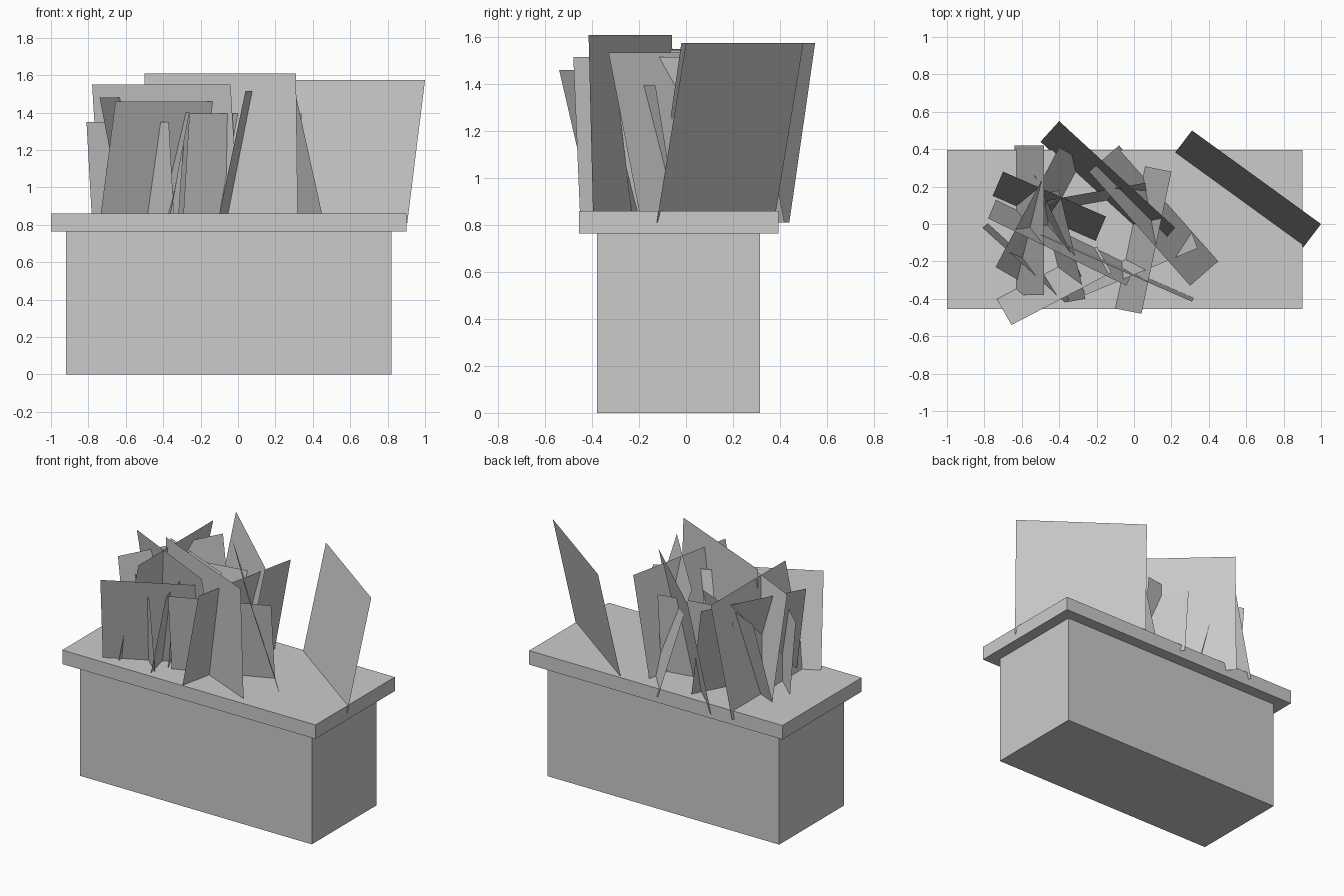
import bpy


def box(name, x0, x1, y0, y1, z0, z1):
    bpy.ops.mesh.primitive_cube_add(
        size=1, location=((x0 + x1) / 2, (y0 + y1) / 2, (z0 + z1) / 2))
    ob = bpy.context.object
    ob.name = name
    ob.scale = (x1 - x0, y1 - y0, z1 - z0)


def card(name, a, b, lean, top):
    """Flat leaf card: top edge a-b at height top, foot shifted by lean."""
    foot = 0.81
    v = [(a[0] + lean[0], a[1] + lean[1], foot),
         (b[0] + lean[0], b[1] + lean[1], foot),
         (b[0], b[1], top), (a[0], a[1], top)]
    me = bpy.data.meshes.new(name)
    me.from_pydata(v, [], [(0, 1, 2, 3)])
    ob = bpy.data.objects.new(name, me)
    bpy.context.collection.objects.link(ob)


# Planter body and overhanging rim slab
box("planter_body", -0.92, 0.82, -0.38, 0.315, 0, 0.77)
box("planter_top", -1.0, 0.90, -0.455, 0.395, 0.765, 0.86)

# Large foliage cards: top edge start, top edge end, foot offset, top height
large = [
    ((0.31, 0.50), (1.00, 0.00), (-0.095, -0.125), 1.575),
    ((-0.40, 0.55), (0.22, -0.02), (-0.10, -0.11), 1.575),
    ((0.30, -0.33), (-0.24, 0.28), (0.16, 0.14), 1.535),
    ((-0.50, -0.06), (0.31, -0.415), (0.01, 0.02), 1.61),
    ((-0.48, 0.42), (-0.48, -0.38), (-0.16, 0.0), 1.545),
    ((-0.78, 0.03), (-0.04, -0.33), (0.045, 0.105), 1.55),
    ((-0.74, -0.23), (-0.40, 0.41), (0.13, -0.075), 1.48),
    ((0.04, -0.48), (0.20, 0.28), (-0.15, 0.03), 1.515),
]
# Small foliage cards
small = [
    ((-0.81, -0.02), (-0.37, -0.42), (0.03, 0.025), 1.35),
    ((-0.655, -0.54), (-0.12, -0.26), (-0.085, 0.15), 1.46),
    ((-0.26, -0.38), (0.34, -0.13), (-0.035, 0.095), 1.395),
    ((-0.70, 0.28), (-0.15, 0.04), (-0.06, -0.14), 1.42),
    ((-0.26, -0.40), (-0.40, 0.18), (-0.11, -0.02), 1.40),
    ((-0.53, 0.26), (-0.28, -0.28), (-0.04, -0.02), 1.38),
    ((-0.50, 0.12), (0.06, 0.22), (0.01, -0.06), 1.40),
]
for group, cards in (("large", large), ("small", small)):
    for i, c in enumerate(cards):
        card(f"{group}_leaf_card_{i + 1}", *c)
